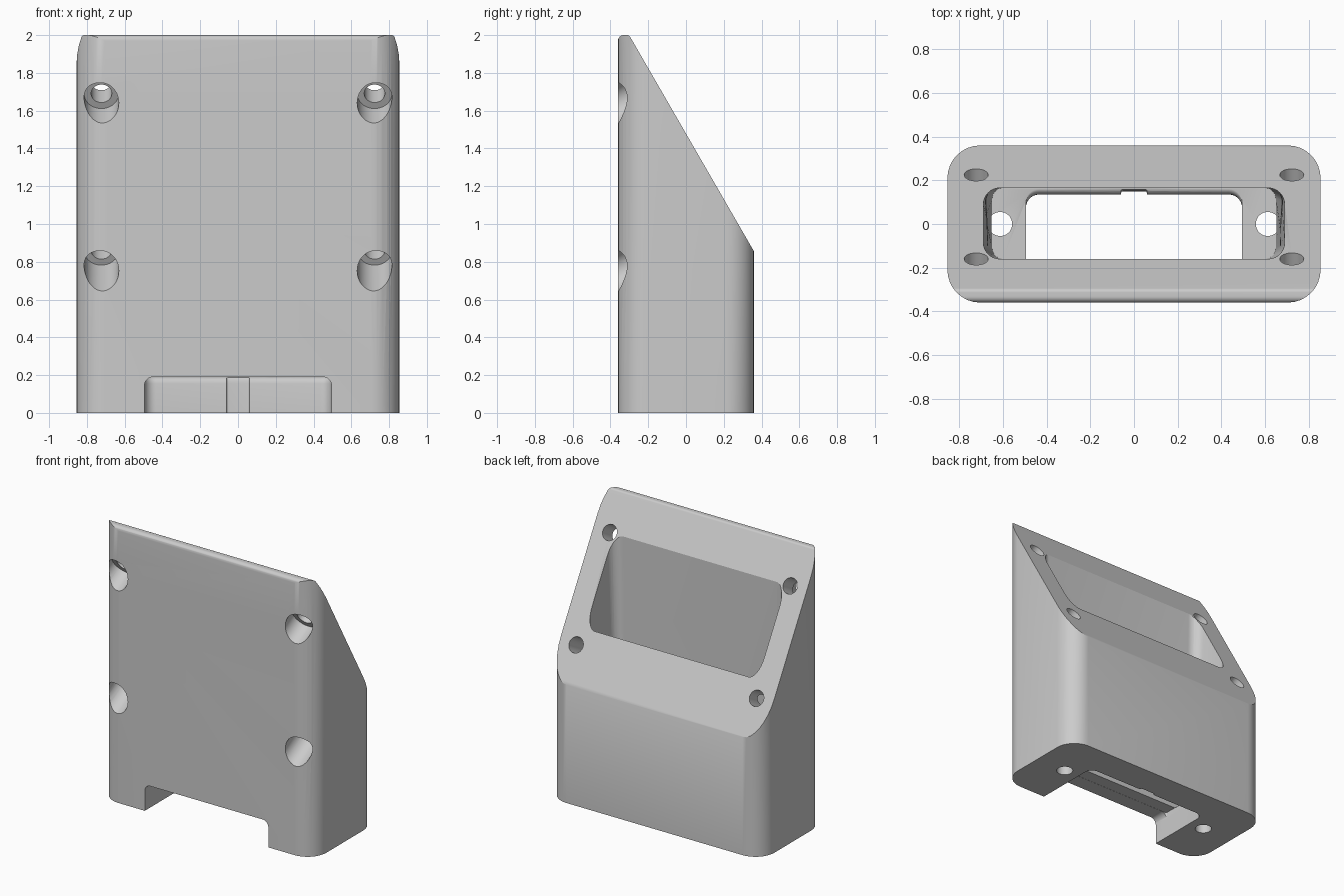
import bpy, bmesh, math
from mathutils import Vector

cube = bpy.data.objects.get("Cube")
if cube:
    bpy.data.objects.remove(cube, do_unlink=True)

grey = bpy.data.materials.new("light grey plastic")
grey.use_nodes = True
tone = (0.6, 0.6, 0.6, 1)
grey.diffuse_color = tone
grey.node_tree.nodes["Principled BSDF"].inputs["Base Color"].default_value = tone

W, D = 0.855, 0.36                      # half width and half depth
KNEE, RISE = 0.855, math.sqrt(3)        # back wall height, 60 degree slope
AXIS = Vector((0, math.cos(math.pi / 6), 0.5))


def slope_z(y):
    return KNEE + (D - y) * RISE


def rounded(corners, steps=8):
    """Outline from (a, b, radius) corners, each rounded tangentially."""
    out = []
    n = len(corners)
    for i, (a, b, r) in enumerate(corners):
        p = Vector((a, b))
        if r == 0:
            out.append(p)
            continue
        u = (Vector(corners[i - 1][:2]) - p).normalized()
        v = (Vector(corners[(i + 1) % n][:2]) - p).normalized()
        half = u.angle(v) / 2
        centre = p + (u + v).normalized() * (r / math.sin(half))
        start = p + u * (r / math.tan(half)) - centre
        end = p + v * (r / math.tan(half)) - centre
        for k in range(steps + 1):
            t = k / steps
            w = math.pi - 2 * half
            out.append(centre + (start * math.sin((1 - t) * w) + end * math.sin(t * w)) / math.sin(w))
    return out


def rect(x, y0, y1, r_front, r_back):
    return rounded([(-x, y0, r_front), (x, y0, r_front), (x, y1, r_back), (-x, y1, r_back)])


def loft(name, rings):
    bm = bmesh.new()
    loops = [[bm.verts.new(p) for p in ring] for ring in rings]
    n = len(loops[0])
    for lo, hi in zip(loops, loops[1:]):
        for i in range(n):
            j = (i + 1) % n
            bm.faces.new((lo[i], lo[j], hi[j], hi[i]))
    bm.faces.new(loops[0][::-1])
    bm.faces.new(loops[-1])
    bmesh.ops.recalc_face_normals(bm, faces=bm.faces)
    mesh = bpy.data.meshes.new(name)
    bm.to_mesh(mesh)
    bm.free()
    ob = bpy.data.objects.new(name, mesh)
    bpy.context.collection.objects.link(ob)
    mesh.materials.append(grey)
    return ob


def level(outline, z):
    return [(p.x, p.y, z) for p in outline]


def rod(name, start, end, radius):
    start, end = Vector(start), Vector(end)
    turn = (end - start).to_track_quat('Z', 'Y')
    circle = [turn @ Vector((radius * math.cos(k * math.pi / 20), radius * math.sin(k * math.pi / 20), 0))
              for k in range(40)]
    return loft(name, [[start + c for c in circle], [end + c for c in circle]])


def combine(target, tool, operation):
    mod = target.modifiers.new("cut", 'BOOLEAN')
    mod.operation, mod.solver, mod.object = operation, 'EXACT', tool
    bpy.context.view_layer.objects.active = target
    bpy.ops.object.modifier_apply(modifier=mod.name)
    bpy.data.objects.remove(tool, do_unlink=True)


# Housing: rounded column trimmed to the sloping side profile
body = loft("sloped_housing", [level(rect(W, -D, D, 0.15, 0.15), z) for z in (0, 2.2)])
top_y = D - (2 - KNEE) / RISE
side = rounded([(-D, -0.1, 0), (0.5, -0.1, 0), (0.5, slope_z(0.5), 0), (top_y, 2, 0.02), (-D, 2, 0.03)])
combine(body, loft("profile", [[(x, p.x, p.y) for p in side] for x in (-1, 1)]), 'INTERSECT')

# Cavity: opening in the slope tapering to the floor
FLOOR = 0.19
mouth = rect(0.69, -0.16, 0.165, 0.075, 0.075)
base = rect(0.65, -0.16, 0.165, 0.05, 0.05)
combine(body, loft("cavity", [level(base, FLOOR),
                              [(p.x, p.y, slope_z(p.y)) for p in mouth],
                              [(p.x, p.y, slope_z(p.y) + 0.3) for p in mouth]]), 'DIFFERENCE')

# Floor opening with a flared rear lip, and its central groove
for name, x, back, r in (("floor_opening", 0.495, 0.135, 0.06), ("floor_groove", 0.06, 0.15, 0.01)):
    rings = [level(rect(x, -0.25, back, 0.01, r), -0.1)]
    for k in range(5):
        a = k / 4 * math.pi / 2
        y = back + (0.164 - back) * (1 - math.cos(a))
        rings.append(level(rect(x, -0.25, y, 0.01, r), 0.155 + 0.036 * math.sin(a)))
    combine(body, loft(name, rings), 'DIFFERENCE')

# Front cable notch
arch = rounded([(-0.495, -0.1, 0), (0.495, -0.1, 0), (0.495, FLOOR, 0.045), (-0.495, FLOOR, 0.045)])
combine(body, loft("notch", [[(p.x, y, p.y) for p in arch] for y in (-0.5, -0.14)]), 'DIFFERENCE')

# Floor screw holes, and slanted holes with counterbores reaching the front
for s in (-1, 1):
    combine(body, rod("floor_hole", (s * 0.613, 0, -0.1), (s * 0.613, 0, 0.3), 0.055), 'DIFFERENCE')
    for y, seat in ((0.225, 0.454), (-0.16, 0.13)):
        mouth_point = Vector((s * 0.723, y, slope_z(y)))
        combine(body, rod("screw_hole", mouth_point + AXIS * 0.2, mouth_point - AXIS * (seat + 0.05), 0.055),
                'DIFFERENCE')
        combine(body, rod("counterbore", mouth_point - AXIS * seat, mouth_point - AXIS * (seat + 0.6), 0.092),
                'DIFFERENCE')

# Smooth curved walls, keep crisp edges
bpy.ops.object.select_all(action='DESELECT')
body.select_set(True)
bpy.context.view_layer.objects.active = body
bpy.ops.object.shade_smooth_by_angle(angle=math.radians(30))
